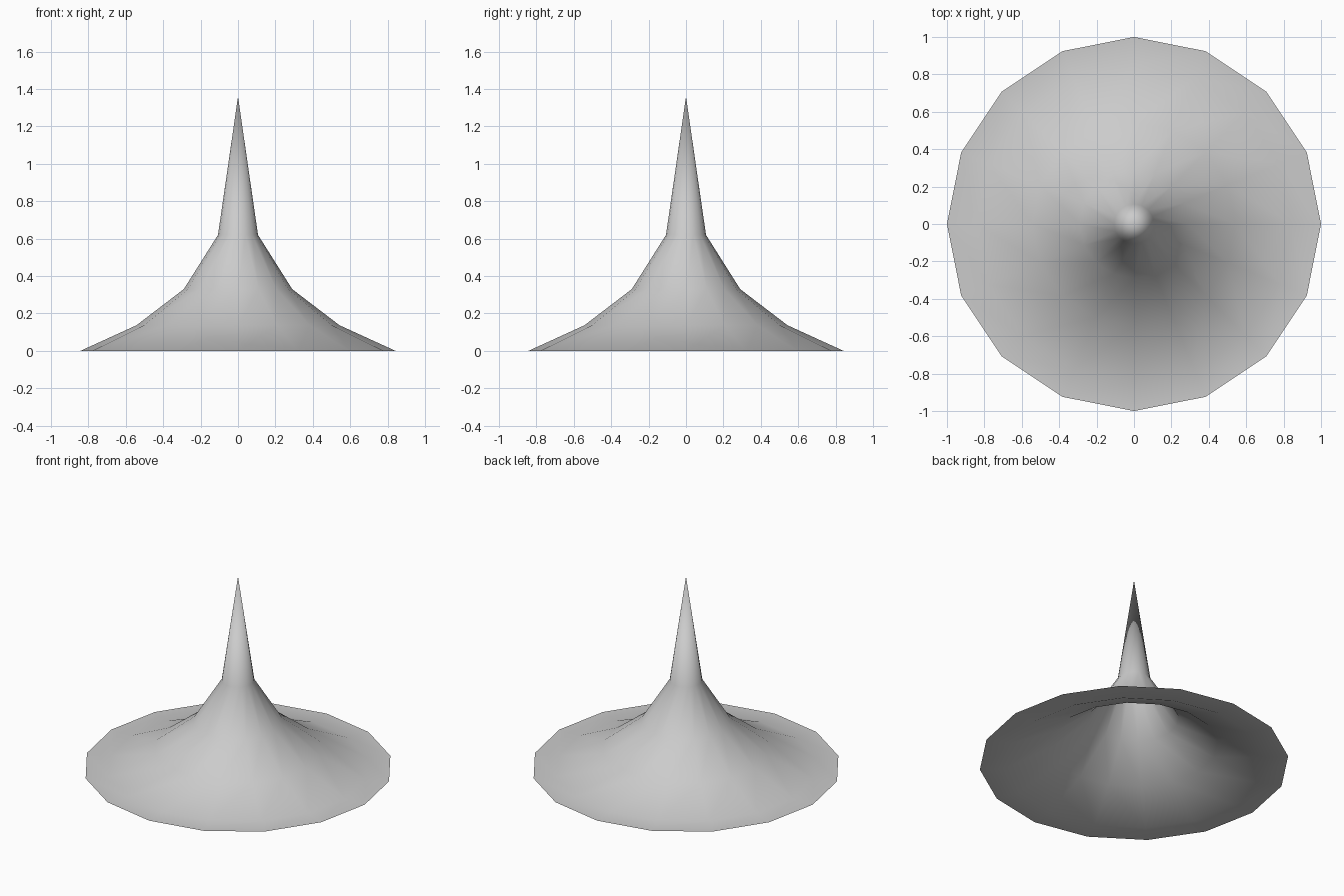
import bpy
import bmesh
from math import cos, sin, tau

cube = bpy.data.objects.get("Cube")
if cube:
    bpy.data.objects.remove(cube, do_unlink=True)

SIDES = 16
# Radius and height from the flat rim up to the last ring under the tip
PROFILE = [(1, 0), (0.843, 0), (0.543, 0.137), (0.29, 0.33), (0.107, 0.62)]
TIP_HEIGHT = 1.36


def make_material(name, color):
    mat = bpy.data.materials.new(name)
    mat.use_nodes = True
    mat.diffuse_color = color
    mat.node_tree.nodes["Principled BSDF"].inputs["Base Color"].default_value = color
    return mat


# Open flared spire: rings of quads closed by a fan at the tip
bm = bmesh.new()
rings = [
    [bm.verts.new((r * cos(tau * i / SIDES), r * sin(tau * i / SIDES), z))
     for i in range(SIDES)]
    for r, z in PROFILE
]
tip = bm.verts.new((0, 0, TIP_HEIGHT))
for i in range(SIDES):
    j = (i + 1) % SIDES
    for low, high in zip(rings, rings[1:]):
        bm.faces.new((low[i], low[j], high[j], high[i]))
    bm.faces.new((rings[-1][i], rings[-1][j], tip))
for face in bm.faces:
    face.smooth = True

mesh = bpy.data.meshes.new("flared_spire")
bm.to_mesh(mesh)
bm.free()
mesh.materials.append(make_material("light grey", (0.6, 0.6, 0.6, 1)))
spire = bpy.data.objects.new("flared_spire", mesh)
bpy.context.collection.objects.link(spire)
